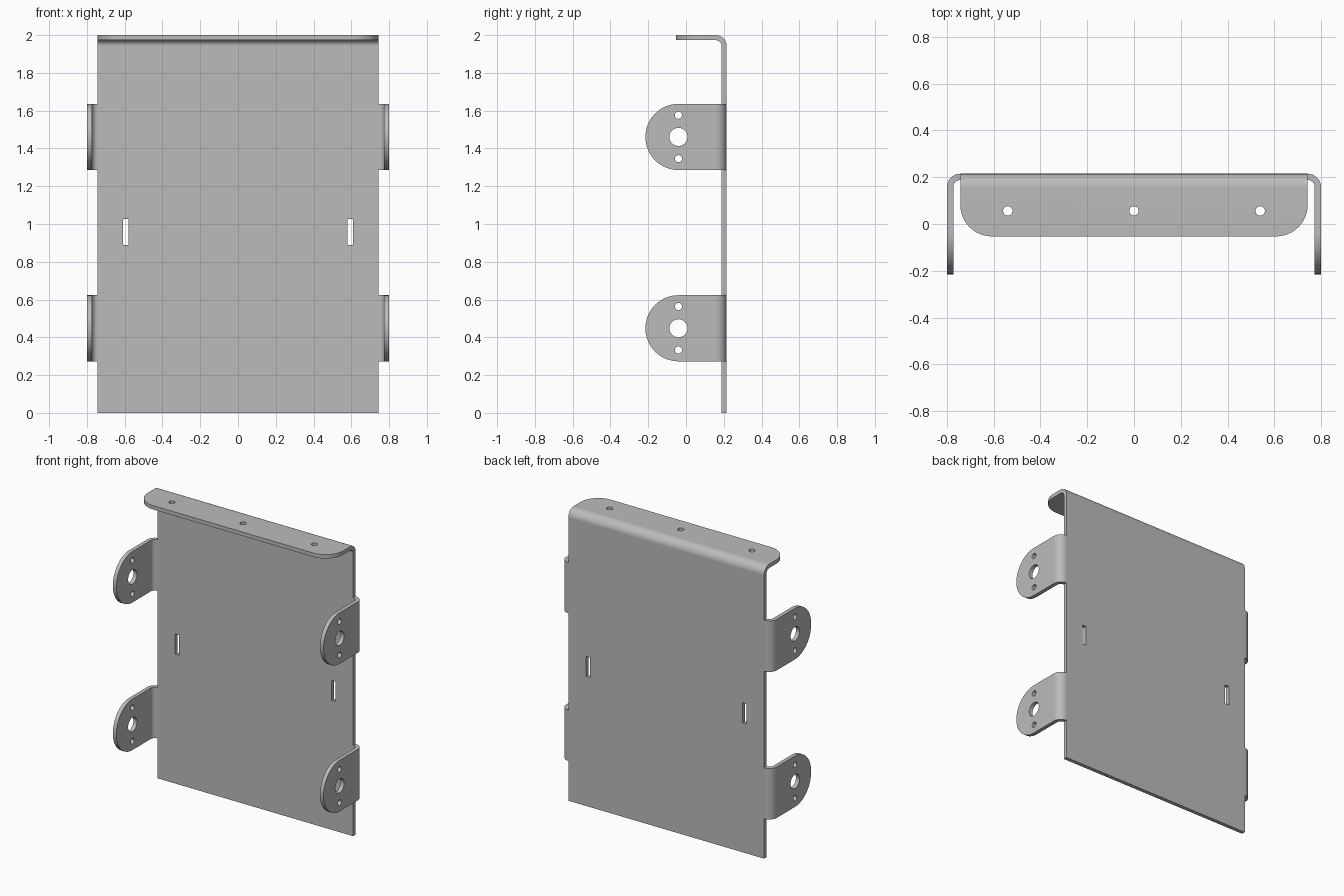
import bpy
import bmesh
from math import cos, sin, radians

cube = bpy.data.objects.get("Cube")
if cube:
    bpy.data.objects.remove(cube, do_unlink=True)

# One grey sheet metal for everything
metal = bpy.data.materials.new("grey sheet metal")
metal.use_nodes = True
GREY = (0.5, 0.5, 0.5, 1)
metal.diffuse_color = GREY
metal.node_tree.nodes["Principled BSDF"].inputs["Base Color"].default_value = GREY

HALF_W, BACK, TOP, SIDE = 0.743, 0.215, 2.0, 0.8
THICK = 0.027
R_OUT = SIDE - HALF_W
R_IN = R_OUT - THICK


def arc(u, v, r, start, end, steps=12):
    angles = [radians(start + (end - start) * i / steps) for i in range(steps + 1)]
    return [(u + r * cos(a), v + r * sin(a)) for a in angles]


def circle(u, v, r):
    return arc(u, v, r, 0, 360, 32)[:-1]


def rect(u, v, w, h):
    return [(u - w / 2, v - h / 2), (u + w / 2, v - h / 2),
            (u + w / 2, v + h / 2), (u - w / 2, v + h / 2)]


def prism(name, loops, axis, lo, hi):
    """Fill an outline (first loop) with holes (other loops), extrude along axis."""
    def place(u, v, w):
        return {"x": (w, u, v), "y": (u, w, v), "z": (u, v, w)}[axis]
    bm = bmesh.new()
    edges = []
    for loop in loops:
        verts = [bm.verts.new(place(u, v, lo)) for u, v in loop]
        edges += [bm.edges.new((verts[i - 1], verts[i])) for i in range(len(verts))]
    bmesh.ops.triangle_fill(bm, edges=edges, use_beauty=True)
    grown = bmesh.ops.extrude_face_region(bm, geom=bm.faces[:])["geom"]
    bmesh.ops.translate(bm, vec=place(0, 0, hi - lo),
                        verts=[g for g in grown if isinstance(g, bmesh.types.BMVert)])
    bmesh.ops.recalc_face_normals(bm, faces=bm.faces[:])
    mesh = bpy.data.meshes.new(name)
    bm.to_mesh(mesh)
    bm.free()
    mesh.materials.append(metal)
    obj = bpy.data.objects.new(name, mesh)
    bpy.context.collection.objects.link(obj)
    return obj


def finish(obj, cuts):
    """Apply the cuts, then smooth the bends and keep the flats flat."""
    for operation, cutter in cuts:
        cutter.hide_render = True
        mod = obj.modifiers.new("cut", "BOOLEAN")
        mod.operation, mod.object, mod.solver = operation, cutter, "EXACT"
    graph = bpy.context.evaluated_depsgraph_get()
    mesh = bpy.data.meshes.new_from_object(obj.evaluated_get(graph))
    obj.modifiers.clear()
    obj.data = mesh
    for _, cutter in cuts:
        bpy.data.objects.remove(cutter, do_unlink=True)
    bpy.ops.object.select_all(action="DESELECT")
    obj.select_set(True)
    bpy.context.view_layer.objects.active = obj
    bpy.ops.object.shade_smooth_by_angle(angle=radians(30))
    weighted = obj.modifiers.new("flat faces", "WEIGHTED_NORMAL")
    weighted.keep_sharp = True


# Back panel with its top edge bent forward into a flange
by, bz = BACK - R_OUT, TOP - R_OUT
profile = ([(BACK, 0)] + arc(by, bz, R_OUT, 0, 90)
           + [(-0.3, TOP), (-0.3, TOP - THICK)]
           + arc(by, bz, R_IN, 90, 0) + [(BACK - THICK, 0)])
panel = prism("back_panel", [profile], "x", -0.9, 0.9)

# Flange plan: rounded front corners and three screw holes
FRONT, CORNER = -0.053, 0.135
cu, cv = HALF_W - CORNER, FRONT + CORNER
plan = ([(HALF_W, 0.4), (-HALF_W, 0.4)]
        + arc(-cu, cv, CORNER, 180, 270) + arc(cu, cv, CORNER, 270, 360))
holes = [circle(x, 0.056, 0.02) for x in (-0.54, 0, 0.54)]
cuts = [("INTERSECT", prism("flange_cutter", [plan] + holes, "z", -0.5, 2.5))]

# Two upright slots in the panel
for x in (-0.595, 0.595):
    cuts.append(("DIFFERENCE",
                 prism("slot_cutter", [rect(x, 0.957, 0.03, 0.138)], "y", 0.1, 0.4)))
finish(panel, cuts)

# Four mounting ears, bent forward from the panel sides
EAR_R, EAR_Y = 0.175, -0.04
for side, sign in (("left", 1), ("right", -1)):
    for level, z in (("lower", 0.448), ("upper", 1.461)):
        bend = (arc(HALF_W, by, R_OUT, 90, 0)
                + [(SIDE, -0.4), (SIDE - THICK, -0.4)]
                + arc(HALF_W, by, R_IN, 0, 90))
        ear = prism(f"{level}_{side}_ear", [[(sign * u, v) for u, v in bend]],
                    "z", z - 0.3, z + 0.3)
        outline = ([(0.4, z + EAR_R)] + arc(EAR_Y, z, EAR_R, 90, 270, 32)
                   + [(0.4, z - EAR_R)])
        holes = [circle(EAR_Y, z, 0.048),
                 circle(EAR_Y, z + 0.115, 0.019), circle(EAR_Y, z - 0.115, 0.019)]
        cutter = prism("ear_cutter", [outline] + holes, "x", -1, 1)
        finish(ear, [("INTERSECT", cutter)])
